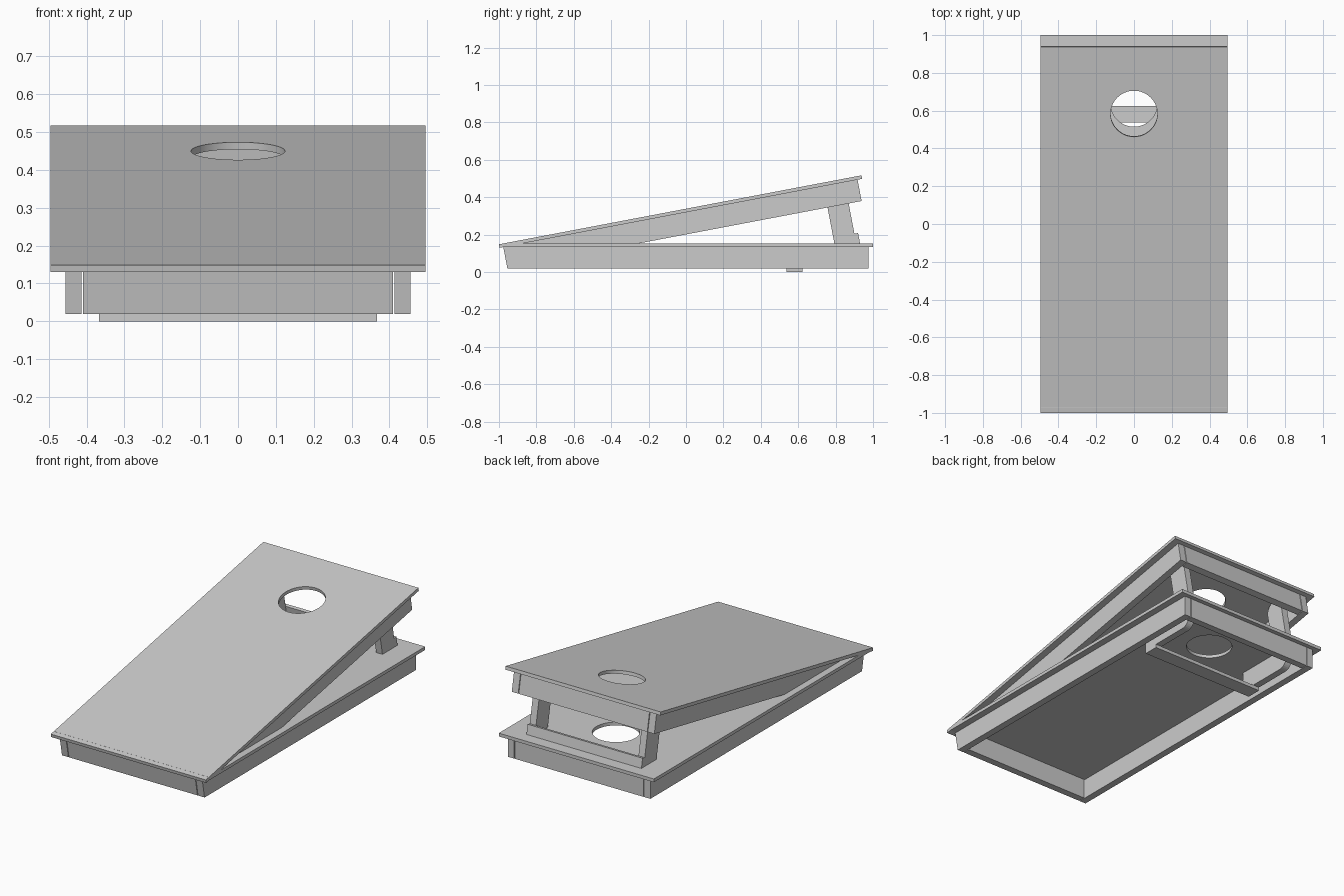
import bpy, bmesh
from math import radians, cos, sin, pi
from mathutils import Matrix

if "Cube" in bpy.data.objects:
    bpy.data.objects.remove(bpy.data.objects["Cube"])

W, L, T = 0.495, 1.973, 0.019         # half width, length, panel thickness
DEPTH = 0.135                         # full depth of panel plus frame
HOLE_Y, HOLE_R = 1.612, 0.124
LEG_LEN, LEG_R = 0.31, 0.0575


def box(name, lo, hi, mat):
    bm = bmesh.new()
    bmesh.ops.create_cube(bm, size=1)
    for v in bm.verts:
        v.co = [lo[i] + (v.co[i] + 0.5) * (hi[i] - lo[i]) for i in range(3)]
    return finish(name, bm, mat)


def finish(name, bm, mat):
    bmesh.ops.recalc_face_normals(bm, faces=bm.faces)
    me = bpy.data.meshes.new(name)
    bm.to_mesh(me)
    bm.free()
    ob = bpy.data.objects.new(name, me)
    bpy.context.collection.objects.link(ob)
    ob.matrix_world = mat
    return ob


def panel(name, mat):
    # flat sheet with a round hole, from a filled 2D curve
    cu = bpy.data.curves.new(name, 'CURVE')
    cu.dimensions, cu.fill_mode, cu.extrude = '2D', 'BOTH', T / 2
    ring = [(HOLE_R * cos(i * pi / 32), HOLE_Y + HOLE_R * sin(i * pi / 32)) for i in range(64)]
    for pts in ([(-W, 0), (W, 0), (W, L), (-W, L)], ring):
        s = cu.splines.new('POLY')
        s.points.add(len(pts) - 1)
        for p, (x, y) in zip(s.points, pts):
            p.co = (x, y, 0, 1)
        s.use_cyclic_u = True
    ob = bpy.data.objects.new(name, cu)
    bpy.context.collection.objects.link(ob)
    ob.matrix_world = mat @ Matrix.Translation((0, 0, -T / 2))
    bpy.ops.object.select_all(action='DESELECT')
    ob.select_set(True)
    bpy.context.view_layer.objects.active = ob
    bpy.ops.object.convert(target='MESH')
    bpy.ops.object.shade_smooth_by_angle(angle=radians(30))


def leg(name, x0, x1, mat):
    # leg board with a rounded pivot end
    prof = [(LEG_R * cos(i * pi / 16), LEG_R * sin(i * pi / 16)) for i in range(17)]
    prof += [(-LEG_R, -LEG_LEN), (LEG_R, -LEG_LEN)]
    bm = bmesh.new()
    f = bm.faces.new([bm.verts.new((x0, y, z)) for y, z in prof])
    r = bmesh.ops.extrude_face_region(bm, geom=[f])
    bmesh.ops.translate(bm, vec=(x1 - x0, 0, 0),
                        verts=[v for v in r['geom'] if isinstance(v, bmesh.types.BMVert)])
    finish(name, bm, mat)


def board(tag, mat, fold):
    panel(tag + "_top_panel", mat)
    # frame: full-length sides, ends fitted between them
    y0, y1, t = 0.02, L - 0.025, 0.04
    for side, s in (("right", 1), ("left", -1)):
        xs = sorted((s * 0.414, s * 0.455))
        box(f"{tag}_{side}_rail", (xs[0], y0, -DEPTH), (xs[1], y1, -T), mat)
    for end, a in (("front", y0), ("back", y1 - t)):
        box(f"{tag}_{end}_rail", (-0.41, a, -DEPTH), (0.41, a + t, -T), mat)
    # swinging legs and their cross bar
    lm = mat @ Matrix.Translation((0, 1.82, -0.0765)) @ Matrix.Rotation(fold, 4, 'X')
    leg(tag + "_right_leg", 0.327, 0.367, lm)
    leg(tag + "_left_leg", -0.367, -0.327, lm)
    box(tag + "_leg_cross_bar", (-0.367, LEG_R, -LEG_LEN),
        (0.367, LEG_R + 0.02, -LEG_LEN + 0.087), lm)


# lower board lies flat with folded legs, upper board is tilted with legs out
board("lower", Matrix.Translation((0, -0.973, 0.154)), radians(-90))
board("upper", Matrix.Translation((0, -1.0, 0.1485)) @ Matrix.Rotation(radians(10.77), 4, 'X'), 0)
